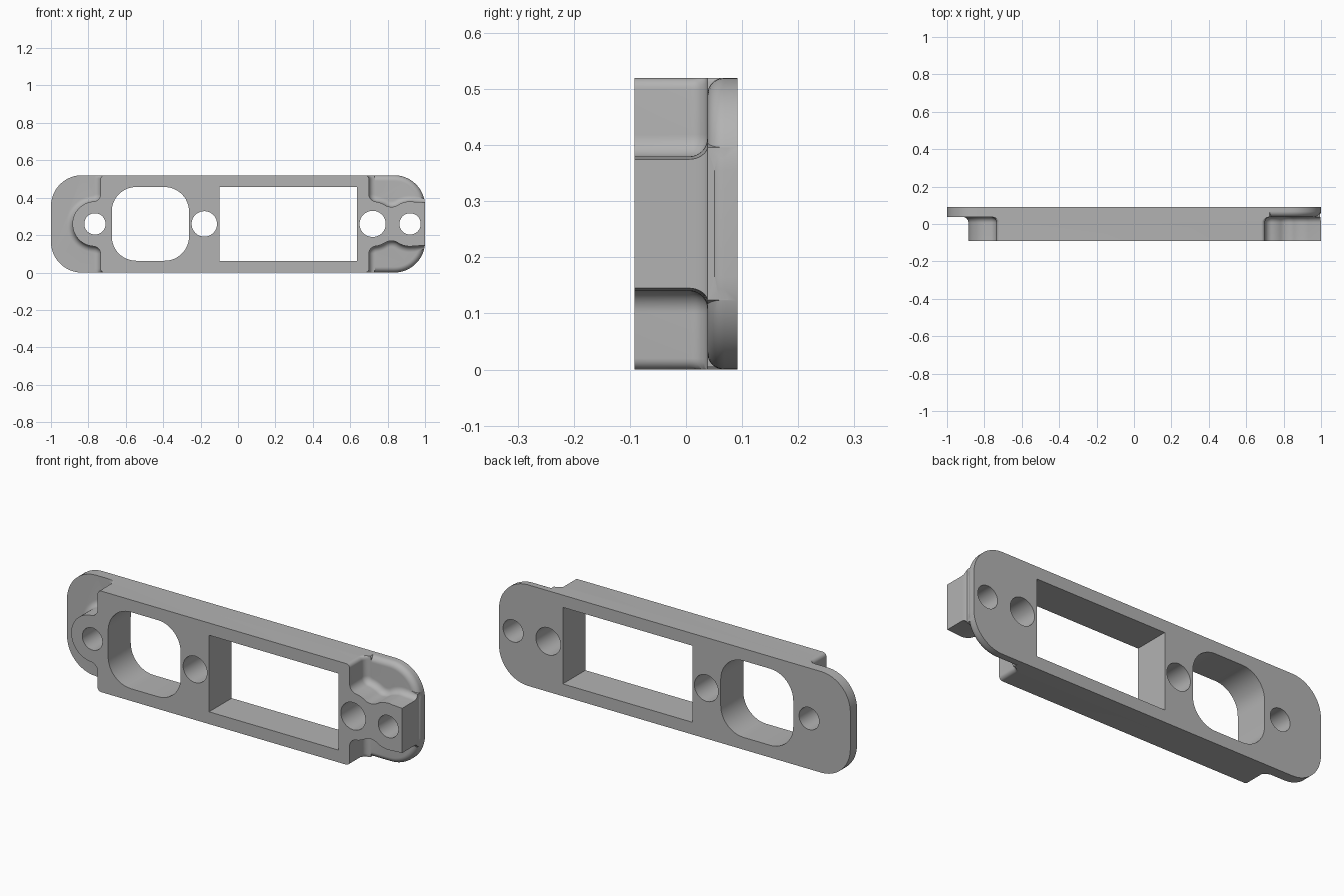
import bpy, bmesh
from math import sin, cos, pi, radians, degrees, hypot, sqrt, atan2

if "Cube" in bpy.data.objects:
    bpy.data.objects.remove(bpy.data.objects["Cube"], do_unlink=True)

HALF_H = 0.26               # half height
FRONT, FLOOR, BACK = -0.092, 0.038, 0.092
CORNER, FILLET, SINK = 0.165, 0.032, 0.075
ROUND, BOSS, NECK, WAIST = 0.03, 0.12, 0.04, 0.065

grey = bpy.data.materials.new("plain grey")
grey.use_nodes = True
grey.diffuse_color = (0.45, 0.45, 0.45, 1)
grey.node_tree.nodes["Principled BSDF"].inputs["Base Color"].default_value = grey.diffuse_color


def arc(cx, cz, r, a0, a1, n=10):
    angles = [radians(a0 + (a1 - a0) * i / n) for i in range(n + 1)]
    return [(cx + r * cos(a), cz + r * sin(a)) for a in angles]


def rounded_rect(x0, x1, half, r, n=12):
    return (arc(x1 - r, half - r, r, 0, 90, n) + arc(x0 + r, half - r, r, 90, 180, n)
            + arc(x0 + r, r - half, r, 180, 270, n) + arc(x1 - r, r - half, r, 270, 360, n))


def unique(points):
    """Drop points that repeat the one before."""
    return [p for i, p in enumerate(points)
            if hypot(p[0] - points[i - 1][0], p[1] - points[i - 1][1]) > 1e-4]


def offset(points, d):
    """Move a counter-clockwise outline outwards by d with mitred corners."""
    def normal(a, b):
        length = hypot(b[0] - a[0], b[1] - a[1])
        return (b[1] - a[1]) / length, (a[0] - b[0]) / length
    result = []
    for i, p in enumerate(points):
        m = normal(points[i - 1], p)
        n = normal(p, points[(i + 1) % len(points)])
        k = d / (1 + m[0] * n[0] + m[1] * n[1])
        result.append((p[0] + k * (m[0] + n[0]), p[1] + k * (m[1] + n[1])))
    return result


def clamp(p):
    """Keep a point inside the outer rounded outline."""
    lx, lz = 1 - CORNER, HALF_H - CORNER
    qx, qz = max(-lx, min(lx, p[0])), max(-lz, min(lz, p[1]))
    d = hypot(p[0] - qx, p[1] - qz)
    if d <= CORNER:
        return p
    return qx + (p[0] - qx) * CORNER / d, qz + (p[1] - qz) * CORNER / d


def loft(name, rings):
    """Skin (y, outline) rings from front to back, capped at both ends."""
    bm = bmesh.new()
    loops = [[bm.verts.new((x, y, z + HALF_H)) for x, z in pts] for y, pts in rings]
    for a, b in zip(loops, loops[1:]):
        for i in range(len(a)):
            bm.faces.new((a[i], a[i - 1], b[i - 1], b[i]))
    bm.faces.new(loops[0])
    bm.faces.new(loops[-1][::-1])
    mesh = bpy.data.meshes.new(name)
    bm.to_mesh(mesh)
    bm.free()
    mesh.materials.append(grey)
    obj = bpy.data.objects.new(name, mesh)
    bpy.context.collection.objects.link(obj)
    return obj


def combine(target, tool, operation):
    mod = target.modifiers.new(operation, 'BOOLEAN')
    mod.operation, mod.solver, mod.object = operation, 'EXACT', tool
    bpy.context.view_layer.objects.active = target
    bpy.ops.object.modifier_apply(modifier=mod.name)
    bpy.data.objects.remove(tool, do_unlink=True)


# Back plate, its front edge rounded only around the right-hand pockets
outline = rounded_rect(-1, 1, HALF_H, CORNER)
split = len(outline) // 4
steps = [0.69, 0.66]
outline = unique(outline[:split] + [(x, HALF_H) for x in steps] + outline[split:3 * split]
                 + [(x, -HALF_H) for x in steps[::-1]] + outline[3 * split:])
rings = [(BACK, outline)]
for i in range(9):
    t = i / 8 * pi / 2
    inner = offset(outline, -ROUND * (1 - cos(t)))
    ring = [q if p[0] > 0.68 else p for p, q in zip(outline, inner)]
    rings.append((FLOOR + ROUND * (1 - sin(t)), ring))
plate = loft("mounting_plate", rings[::-1])

# Raised body with screw bosses: tangent arcs, blended into the plate by a fillet
boss_x = {"left": -0.765, "inner": 0.72, "outer": 0.92}
waist_x = (boss_x["inner"] + boss_x["outer"]) / 2
waist_z = sqrt((BOSS + WAIST) ** 2 - (waist_x - boss_x["inner"]) ** 2)
waist_a = degrees(atan2(waist_z, waist_x - boss_x["inner"]))


def neck(boss, x):
    """Height of a neck arc touching the boss circle, and the touching angle."""
    z = sqrt((BOSS + NECK) ** 2 - (x - boss) ** 2)
    return z, degrees(atan2(z, x - boss))


right_x, left_x = 0.74, -0.775
right_z, right_a = neck(boss_x["inner"], right_x)
left_z, left_a = neck(boss_x["left"], left_x)
upper = unique([(1, 0.115)] + arc(boss_x["outer"], 0, BOSS, 80, 180 - waist_a)
               + arc(waist_x, waist_z, WAIST, -waist_a, waist_a - 180)
               + arc(boss_x["inner"], 0, BOSS, waist_a, right_a, 6)
               + arc(right_x, right_z, NECK, 180 + right_a, 180)
               + arc(0.68, 0.24, 0.02, 0, 90, 6) + arc(-0.715, 0.24, 0.02, 90, 180, 6)
               + arc(left_x, left_z, NECK, 0, left_a - 180)
               + arc(boss_x["left"], 0, BOSS, left_a, 180, 14))
profile = upper + [(x, -z) for x, z in upper[-2::-1]]
rings = [(FRONT, [clamp(p) for p in profile])]
for i in range(9):
    t = i / 8 * pi / 2
    ring = [clamp(p) for p in offset(profile, FILLET * (1 - cos(t)))]
    rings.append((FLOOR - FILLET * (1 - sin(t)), ring))
rings.append((SINK, rings[-1][1]))
combine(plate, loft("raised_body", rings), 'UNION')

# Through openings: window, rounded window and four round holes
openings = [[(0.637, -0.197), (0.637, 0.197), (-0.1, 0.197), (-0.1, -0.197)],
            unique(rounded_rect(-0.675, -0.262, 0.197, 0.13))]
for x, r in ((boss_x["left"], 0.057), (-0.18, 0.068),
             (boss_x["inner"], 0.07), (boss_x["outer"], 0.057)):
    openings.append(unique(arc(x, 0, r, 0, 360, 48)))
for pts in openings:
    cutter = loft("opening_cutter", [(-0.2, pts), (0.2, pts)])
    cutter.hide_render = True
    combine(plate, cutter, 'DIFFERENCE')

# Smooth curved surfaces, keep machined edges crisp
bpy.ops.object.select_all(action='DESELECT')
plate.select_set(True)
bpy.context.view_layer.objects.active = plate
bpy.ops.object.shade_smooth_by_angle(angle=radians(30))
